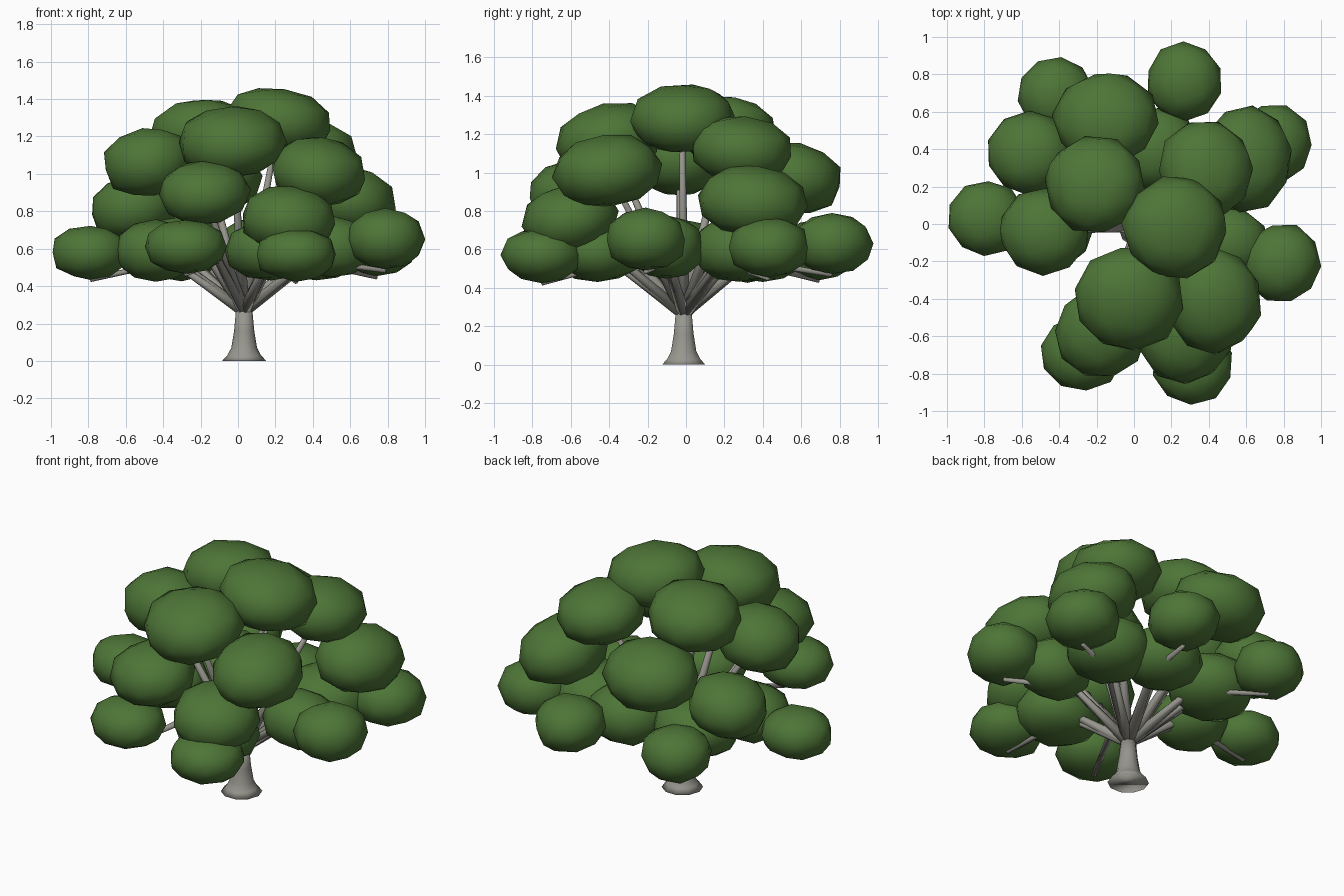
import bpy, bmesh, math, random
from mathutils import Vector, Matrix

if "Cube" in bpy.data.objects:
    bpy.data.objects.remove(bpy.data.objects["Cube"])

random.seed(4)


def material(name, color):
    m = bpy.data.materials.new(name)
    m.diffuse_color = (*color, 1)
    m.use_nodes = True
    m.node_tree.nodes["Principled BSDF"].inputs["Base Color"].default_value = m.diffuse_color
    return m


LEAF = material("leaf green", (0.075, 0.178, 0.038))
BARK = material("grey bark", (0.31, 0.305, 0.27))
AXIS = Vector((0.033, -0.012, 0))


def finish(bm, name, mat):
    bmesh.ops.recalc_face_normals(bm, faces=bm.faces)
    for f in bm.faces:
        f.smooth = True
    me = bpy.data.meshes.new(name)
    bm.to_mesh(me)
    bm.free()
    me.materials.append(mat)
    ob = bpy.data.objects.new(name, me)
    bpy.context.collection.objects.link(ob)
    return ob


def tube(name, points, radii, sides):
    """Tapered tube through points, capped at both ends."""
    bm = bmesh.new()
    rings = []
    for i, (p, r) in enumerate(zip(points, radii)):
        d = points[min(i + 1, len(points) - 1)] - points[max(i - 1, 0)]
        q = d.to_track_quat('Z', 'Y')
        rings.append([bm.verts.new(p + q @ Vector((r * math.cos(a), r * math.sin(a), 0)))
                      for a in (2 * math.pi * k / sides for k in range(sides))])
    for a, b in zip(rings, rings[1:]):
        for k in range(sides):
            j = (k + 1) % sides
            bm.faces.new((a[k], a[j], b[j], b[k]))
    bm.faces.new(rings[0])
    bm.faces.new(rings[-1])
    return finish(bm, name, BARK)


def leaf_clump(name, centre, radii, tilt):
    """Plump faceted ellipsoid that leans away from the trunk."""
    bm = bmesh.new()
    bmesh.ops.create_icosphere(bm, subdivisions=2, radius=1.0)
    c = Vector(centre)
    out = c - AXIS
    lean = Matrix.Rotation(tilt, 3, Vector((-out.y, out.x, 0)))
    spin = Matrix.Rotation(random.uniform(0, 2 * math.pi), 3, 'Z')
    for v in bm.verts:
        p = spin @ v.co
        # fuller shoulders and belly
        p.z = math.copysign(abs(p.z) ** 0.85, p.z)
        p = Vector((p.x * radii[0], p.y * radii[1], p.z * radii[2]))
        v.co = c + lean @ p * random.uniform(0.99, 1.05)
    return finish(bm, name, LEAF)


# Upper clumps: centre, then radii
UPPER = [
    ((0.22, -0.02, 1.28), (.28, .27, .175)),
    ((-0.21, 0.21, 1.22), (.27, .26, .175)),
    ((-0.03, -0.40, 1.17), (.29, .28, .185)),
    ((0.38, 0.29, 1.12), (.25, .26, .17)),
    ((-0.15, 0.56, 0.97), (.28, .25, .18)),
    ((-0.48, -0.04, 1.06), (.24, .23, .18)),
    ((0.43, -0.41, 1.01), (.25, .28, .18)),
    ((-0.18, -0.58, 0.90), (.24, .24, .165)),
    ((-0.56, 0.38, 0.82), (.23, .22, .17)),
    ((0.60, 0.35, 0.85), (.24, .28, .18)),
    ((0.27, -0.60, 0.76), (.25, .25, .17)),
]
# Low outer clumps
LOWER = [
    ((0.27, 0.76, 0.63), (.20, .21, .155)),
    ((-0.42, 0.69, 0.60), (.20, .20, .155)),
    ((0.74, 0.43, 0.61), (.21, .21, .155)),
    ((0.79, -0.21, 0.65), (.205, .21, .16)),
    ((-0.79, 0.03, 0.58), (.205, .20, .14)),
    ((-0.28, -0.69, 0.61), (.22, .20, .14)),
    ((0.31, -0.75, 0.57), (.215, .21, .14)),
]
# Low clumps close to the trunk
INNER = [
    ((0.50, -0.10, 0.61), (.22, .19, .16)),
    ((0.12, 0.40, 0.60), (.23, .22, .17)),
    ((0.42, 0.28, 0.60), (.25, .24, .17)),
    ((-0.44, -0.03, 0.59), (.22, .21, .16)),
    ((-0.30, 0.32, 0.60), (.25, .24, .17)),
    ((0.18, -0.46, 0.59), (.25, .23, .16)),
]

# Trunk with flared foot
heights = (0, 0.03, 0.07, 0.16, 0.28)
tube("trunk", [AXIS + Vector((0, 0, z)) for z in heights],
     (0.118, 0.09, 0.069, 0.054, 0.043), 10)

# Branches fan out from the trunk top into the clumps
start = AXIS + Vector((0, 0, 0.265))
for kind, group, tilt in (("upper", UPPER, 0.17), ("lower", LOWER, 0.0), ("inner", INNER, 0.0)):
    for i, (centre, radii) in enumerate(group):
        leaf_clump(f"{kind}_leaf_clump_{i + 1}", centre, radii, tilt)
        end = Vector(centre)
        mid = start.lerp(end, 0.45)
        if kind == "lower":
            # low branches arch over and poke out under the leaves
            end.z -= radii[2] * 1.05
            mid.z = 0.54
        tube(f"{kind}_branch_{i + 1}", [start, mid, end], (0.033, 0.022, 0.012), 7)
